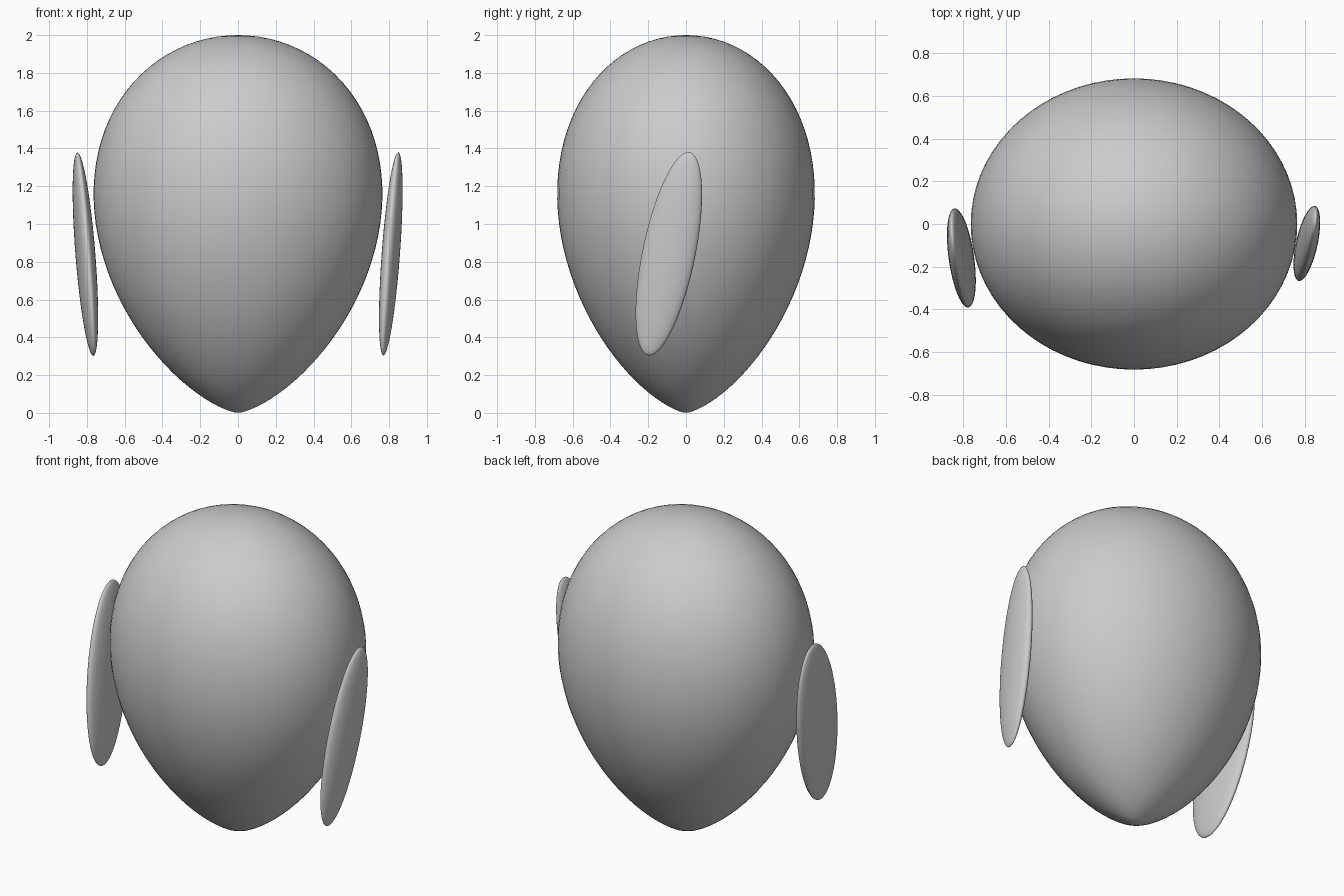
import bpy, bmesh, math
from mathutils import Matrix, Vector

if "Cube" in bpy.data.objects:
    bpy.data.objects.remove(bpy.data.objects["Cube"])


def finish(name, bm):
    bmesh.ops.recalc_face_normals(bm, faces=bm.faces)
    mesh = bpy.data.meshes.new(name)
    bm.to_mesh(mesh)
    bm.free()
    for p in mesh.polygons:
        p.use_smooth = True
    obj = bpy.data.objects.new(name, mesh)
    bpy.context.collection.objects.link(obj)
    return obj


def make_head():
    # Egg profile, pointed at the chin, swept round an oval cross-section
    rings, sides = 48, 72
    bm = bmesh.new()
    chin = bm.verts.new((0, 0, 0.003))
    crown = bm.verts.new((0, 0, 2))
    loops = []
    for i in range(1, rings):
        z = 1 - math.cos(math.pi * i / rings)
        r = 0.753 * z ** 0.69 * math.sqrt(2 - z)
        loops.append([bm.verts.new((r * math.cos(a), 0.892 * r * math.sin(a), z))
                      for a in (math.tau * k / sides for k in range(sides))])
    for k in range(sides):
        n = (k + 1) % sides
        bm.faces.new((chin, loops[0][n], loops[0][k]))
        bm.faces.new((crown, loops[-1][k], loops[-1][n]))
        for a, b in zip(loops, loops[1:]):
            bm.faces.new((a[k], a[n], b[n], b[k]))
    return finish("head", bm)


def make_ear(name, centre, half, xy, xz, yz):
    # Tilted ellipsoid: half extents along the axes, plus the lean between axes
    hx, hy, hz = half
    a = hz
    b, c = yz / a, xz / a
    d = math.sqrt(hy * hy - b * b)
    e = (xy - b * c) / d
    f = math.sqrt(hx * hx - c * c - e * e)
    shape = Matrix(((f, e, c), (0, d, b), (0, 0, a))).to_4x4()
    bm = bmesh.new()
    bmesh.ops.create_uvsphere(bm, u_segments=48, v_segments=32, radius=1,
                              matrix=Matrix.Translation(Vector(centre)) @ shape)
    return finish(name, bm)


make_head()
make_ear("right_ear", (0.809, -0.091, 0.842), (0.0625, 0.176, 0.538), 0.0062, 0.0212, 0.0554)
make_ear("left_ear", (-0.808, -0.159, 0.84), (0.0675, 0.232, 0.538), -0.0071, -0.0226, 0.052)
